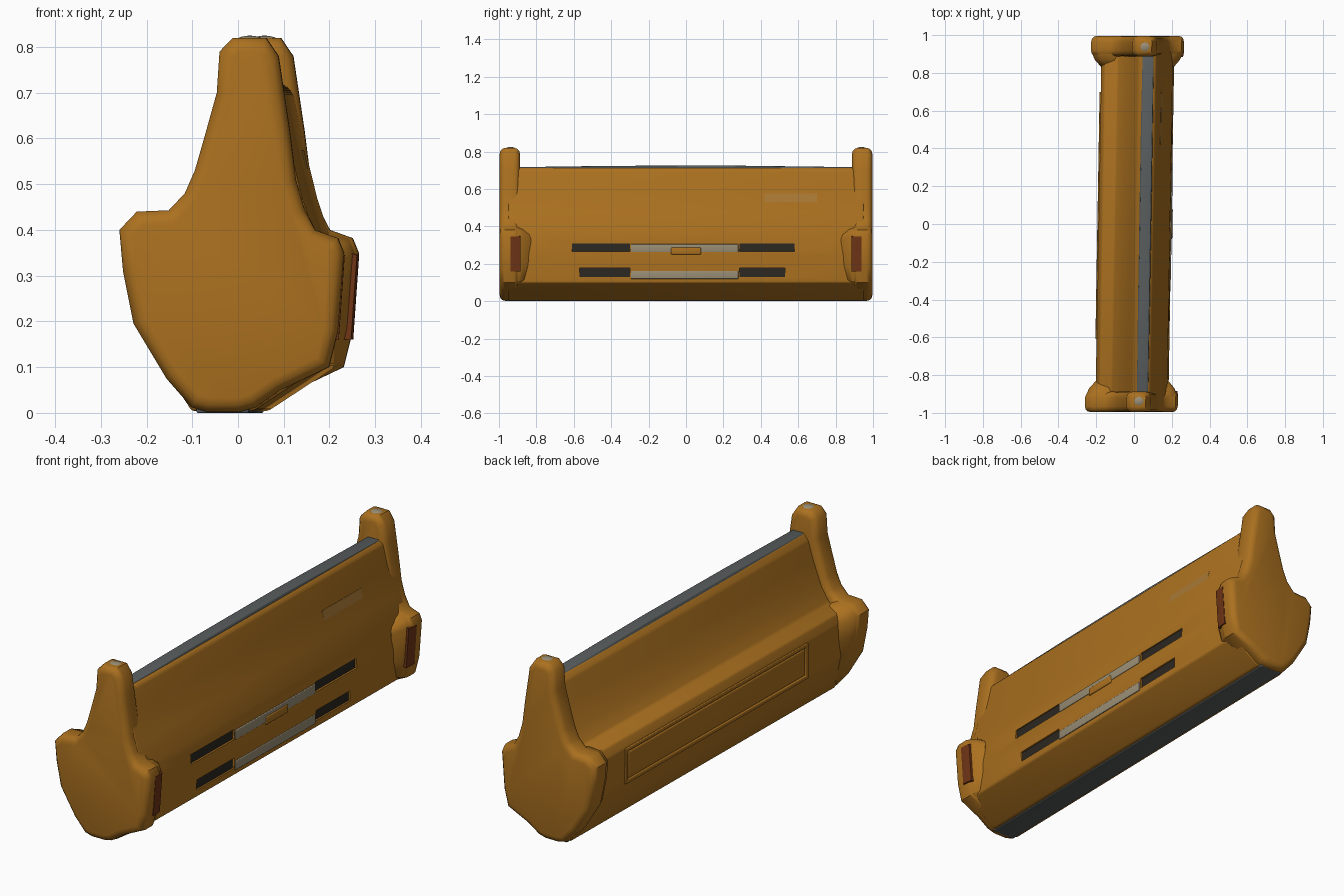
import bpy, bmesh

if "Cube" in bpy.data.objects:
    bpy.data.objects.remove(bpy.data.objects["Cube"])

SKEW = 0.017  # the whole model leans slightly sideways along its length


def material(name, r, g, b):
    m = bpy.data.materials.new(name)
    m.diffuse_color = (r, g, b, 1)
    m.use_nodes = True
    m.node_tree.nodes["Principled BSDF"].inputs["Base Color"].default_value = m.diffuse_color
    return m


ORANGE = material("orange", 0.41, 0.165, 0.014)
BROWN = material("rust", 0.16, 0.035, 0.008)
DARK = material("dark", 0.025, 0.02, 0.015)
GREY = material("grey", 0.32, 0.27, 0.18)
STEEL = material("steel", 0.10, 0.11, 0.11)
PALE = material("pale_orange", 0.40, 0.19, 0.035)


def finish(name, bm, mat, bevel=0.0, cutters=(), limit=0.3):
    """Skew, bevel, cut and smooth a part."""
    for v in bm.verts:
        v.co.x += SKEW * v.co.y
    bmesh.ops.recalc_face_normals(bm, faces=bm.faces)
    me = bpy.data.meshes.new(name)
    bm.to_mesh(me)
    bm.free()
    ob = bpy.data.objects.new(name, me)
    bpy.context.collection.objects.link(ob)
    if mat:
        me.materials.append(mat)
    if bevel:
        b = ob.modifiers.new("bevel", 'BEVEL')
        b.width, b.segments = bevel, 3
        b.limit_method, b.angle_limit = 'ANGLE', limit
    for c in cutters:
        m = ob.modifiers.new("cut", 'BOOLEAN')
        m.operation, m.object, m.solver = 'DIFFERENCE', c, 'EXACT'
    bpy.ops.object.select_all(action='DESELECT')
    ob.select_set(True)
    bpy.context.view_layer.objects.active = ob
    if ob.modifiers:
        bpy.ops.object.convert(target='MESH')
    bpy.ops.object.shade_smooth_by_angle(angle=0.8)
    return ob


def loft(sections):
    """Join matching closed xz outlines placed along y."""
    bm = bmesh.new()
    rings = [[bm.verts.new((x, y, z)) for x, z in pts] for y, pts in sections]
    n = len(rings[0])
    for a, b in zip(rings, rings[1:]):
        for i in range(n):
            j = (i + 1) % n
            bm.faces.new((a[i], a[j], b[j], b[i]))
    bm.faces.new(rings[0])
    bm.faces.new(rings[-1])
    return bm


def box(x0, x1, y0, y1, z0, z1):
    return loft([(y, [(x0, z0), (x1, z0), (x1, z1), (x0, z1)]) for y in (y0, y1)])


# Recesses in the right side: two rows of dark slots with grey bars between
slots = [(-0.61, -0.30, 0.265, 0.31), (0.285, 0.58, 0.265, 0.31),
         (-0.57, -0.30, 0.13, 0.178), (0.285, 0.53, 0.13, 0.178)]
cutters = []
for y0, y1, z0, z1 in slots:
    c = finish("slot_cutter", box(0.183, 0.3, y0, y1, z0, z1), None)
    c.hide_render = True
    cutters.append(c)

# Main body: long blade with a concave left flank and a ledge above the base
body_profile = [(-0.085, 0.004), (0.05, 0.004), (0.12, 0.05), (0.195, 0.10), (0.198, 0.25),
                (0.19, 0.37), (0.157, 0.47), (0.125, 0.60), (0.105, 0.70), (0.09, 0.715),
                (0.03, 0.715), (0.008, 0.69), (-0.02, 0.60), (-0.062, 0.49),
                (-0.10, 0.43), (-0.17, 0.41), (-0.188, 0.37), (-0.185, 0.21), (-0.14, 0.09)]
finish("blade_body", loft([(-0.95, body_profile), (0.95, body_profile)]), ORANGE, 0.008, cutters)

for c in cutters:
    bpy.data.objects.remove(c)

# Dark slot bottoms
for y0, y1, z0, z1 in slots:
    finish("slot_inset", box(0.165, 0.188, y0 - 0.004, y1 + 0.004, z0 - 0.004, z1 + 0.004), DARK)
# Grey bars
for z0 in (0.262, 0.12):
    finish("grey_bar", box(0.17, 0.2, -0.295, 0.28, z0, z0 + 0.043), GREY, 0.003)
# Raised tab in the middle of the upper bar
finish("bar_tab", box(0.17, 0.204, -0.08, 0.08, 0.25, 0.288), ORANGE, 0.006)

# Pale patch lying on the upper slope
finish("pale_patch", loft([(y, [(0.12, 0.51), (0.1465, 0.51), (0.1325, 0.575), (0.11, 0.575)])
                           for y in (0.42, 0.70)]), PALE)

# Steel edge along the top and wear strip along the bottom
finish("top_edge", loft([(y, [(0.024, 0.70), (0.094, 0.70), (0.088, h), (0.032, h)])
                         for y, h in ((-0.9, 0.717), (-0.4, 0.724), (0.2, 0.726), (0.9, 0.717))]),
       STEEL, 0.004)
finish("bottom_strip", box(-0.075, 0.04, -0.96, 0.96, 0, 0.02), STEEL, 0.004)

# Framed panel on the left side, inset twice for frame and groove
bm = box(-0.194, -0.15, -0.61, 0.70, 0.205, 0.37)
bmesh.ops.recalc_face_normals(bm, faces=bm.faces)
face = min(bm.faces, key=lambda f: f.calc_center_median().x)
for thick, depth in ((0.022, 0), (0.006, -0.008), (0.008, 0.006)):
    bmesh.ops.inset_region(bm, faces=[face], thickness=thick, depth=depth)
finish("side_panel", bm, ORANGE, 0.003)

# End plates: one rounded outline, a wide hull below and a tapered post above
lower = [(-0.14, 0.075), (-0.085, 0.012), (-0.05, 0.002), (0.02, 0.002), (0.055, 0.012),
         (0.11, 0.05), (0.215, 0.10), (0.235, 0.18), (0.248, 0.35), (0.235, 0.382)]
left = [(-0.135, 0.443), (-0.205, 0.44), (-0.243, 0.40), (-0.235, 0.31), (-0.212, 0.195)]
post = [(0.185, 0.40), (0.162, 0.445), (0.143, 0.51), (0.129, 0.62), (0.117, 0.70),
        (0.105, 0.78), (0.078, 0.82), (0.005, 0.82), (-0.024, 0.79), (-0.03, 0.70),
        (-0.055, 0.61), (-0.078, 0.53), (-0.10, 0.48)]
plate = lower + post + left
hull = lower + [(0.185, 0.40), (0.10, 0.42), (-0.09, 0.43)] + left


def shrink(pts, s):
    return [(0.01 + (x - 0.01) * s, 0.25 + (z - 0.25) * s) for x, z in pts]


for s, side in ((-1, "front"), (1, "back")):
    finish(side + "_end_plate", loft([(s * 0.996, plate), (s * 0.888, plate)]),
           ORANGE, 0.03, limit=1.1)
    # Flared collar blending the plate into the body
    finish(side + "_end_collar",
           loft([(s * 0.965, shrink(hull, 0.99)), (s * 0.91, shrink(hull, 0.99)),
                 (s * 0.87, shrink(hull, 0.92)), (s * 0.83, shrink(hull, 0.78))]), ORANGE)
    # Rust-dark slot on the right side of each collar, following its slope
    slot = [(0.21, 0.16), (0.236, 0.16), (0.249, 0.345), (0.21, 0.355)]
    slot_in = [(x - 0.004 if x > 0.22 else x, z) for x, z in slot]
    finish(side + "_collar_slot",
           loft([(s * 0.938, slot), (s * 0.91, slot), (s * 0.885, slot_in)]), BROWN)
    # Grey worn tip on the post
    bm = bmesh.new()
    bmesh.ops.create_uvsphere(bm, u_segments=20, v_segments=12, radius=1)
    for v in bm.verts:
        v.co = (0.042 + v.co.x * 0.042, s * 0.938 + v.co.y * 0.038, 0.8 + v.co.z * 0.025)
    finish(side + "_post_tip", bm, GREY)
